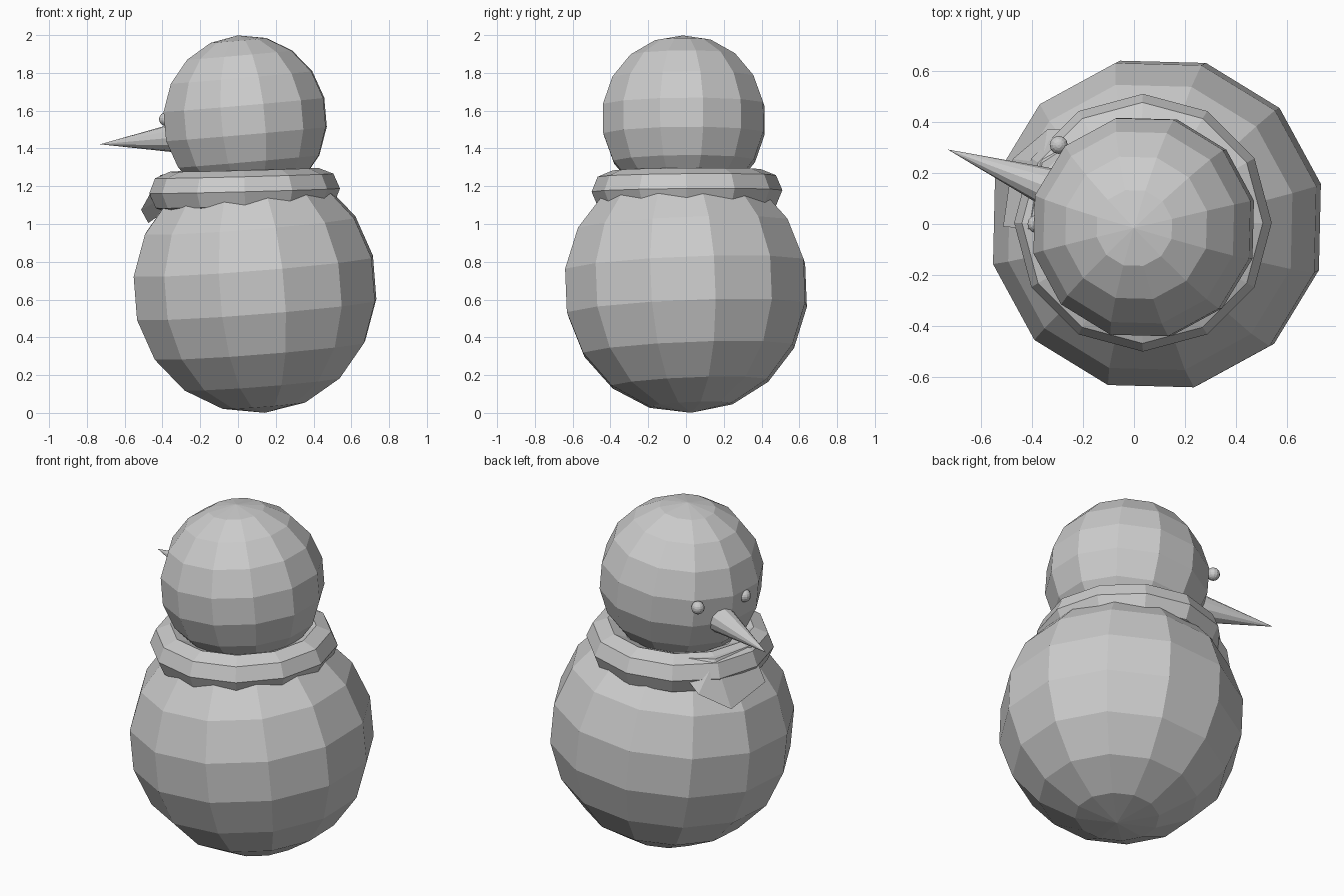
import bpy
import bmesh
from math import radians
from mathutils import Matrix, Vector

cube = bpy.data.objects.get("Cube")
if cube:
    bpy.data.objects.remove(cube, do_unlink=True)

# One plain grey for everything
grey = bpy.data.materials.new("plain_grey")
grey.use_nodes = True
colour = (0.6, 0.6, 0.6, 1)
grey.diffuse_color = colour
grey.node_tree.nodes["Principled BSDF"].inputs["Base Color"].default_value = colour


def finish(obj, name):
    obj.name = name
    obj.data.name = name
    obj.data.materials.clear()
    obj.data.materials.append(grey)
    return obj


def turn(lean_x, lean_y, spin):
    """Spin about the own axis, then lean."""
    return (Matrix.Rotation(radians(lean_y), 4, "Y")
            @ Matrix.Rotation(radians(lean_x), 4, "X")
            @ Matrix.Rotation(radians(spin), 4, "Z"))


def ball(name, centre, radius, rotation=Matrix(), segments=12, rings=9):
    bpy.ops.mesh.primitive_uv_sphere_add(segments=segments, ring_count=rings, radius=radius)
    obj = finish(bpy.context.object, name)
    obj.matrix_world = Matrix.Translation(centre) @ rotation
    return obj


# Snowballs, slightly tilted
ball("body", (0.09, 0, 0.662), 0.664, turn(2.3, -4.5, 13.5))
ball("head", (0.038, -0.012, 1.554), 0.446, turn(0.5, -5, 13.5))

# Scarf ring
bpy.ops.mesh.primitive_torus_add(major_segments=12, minor_segments=8,
                                 major_radius=0.393, minor_radius=0.112)
scarf = finish(bpy.context.object, "scarf")
scarf.matrix_world = Matrix.Translation((0.035, 0.005, 1.175)) @ turn(0.5, -1.5, 0)

# Scarf flap: a folded wedge hanging under the nose
top_edge = [(-0.16, 0.37, 1.27), (-0.36, 0.24, 1.265), (-0.41, -0.02, 1.26)]
low_edge = [(-0.34, 0.37, 1.1), (-0.475, 0.255, 1.005), (-0.513, -0.01, 1.075)]
bm = bmesh.new()
for point in top_edge + low_edge:
    bm.verts.new(point)
bmesh.ops.convex_hull(bm, input=bm.verts[:])
bmesh.ops.dissolve_limit(bm, angle_limit=radians(8), verts=bm.verts[:], edges=bm.edges[:])
mesh = bpy.data.meshes.new("scarf_flap")
bm.to_mesh(mesh)
bm.free()
flap = bpy.data.objects.new("scarf_flap", mesh)
bpy.context.collection.objects.link(flap)
finish(flap, "scarf_flap")

# Nose cone
base, tip = Vector((-0.33, 0.142, 1.456)), Vector((-0.73, 0.292, 1.422))
axis = tip - base
bpy.ops.mesh.primitive_cone_add(vertices=12, radius1=0.078, radius2=0, depth=axis.length)
nose = finish(bpy.context.object, "nose")
nose.matrix_world = (Matrix.Translation((base + tip) / 2)
                     @ axis.to_track_quat("Z", "Y").to_matrix().to_4x4())

# Eyes
ball("left_eye", (-0.382, 0.0, 1.555), 0.036)
ball("right_eye", (-0.295, 0.31, 1.578), 0.036)
